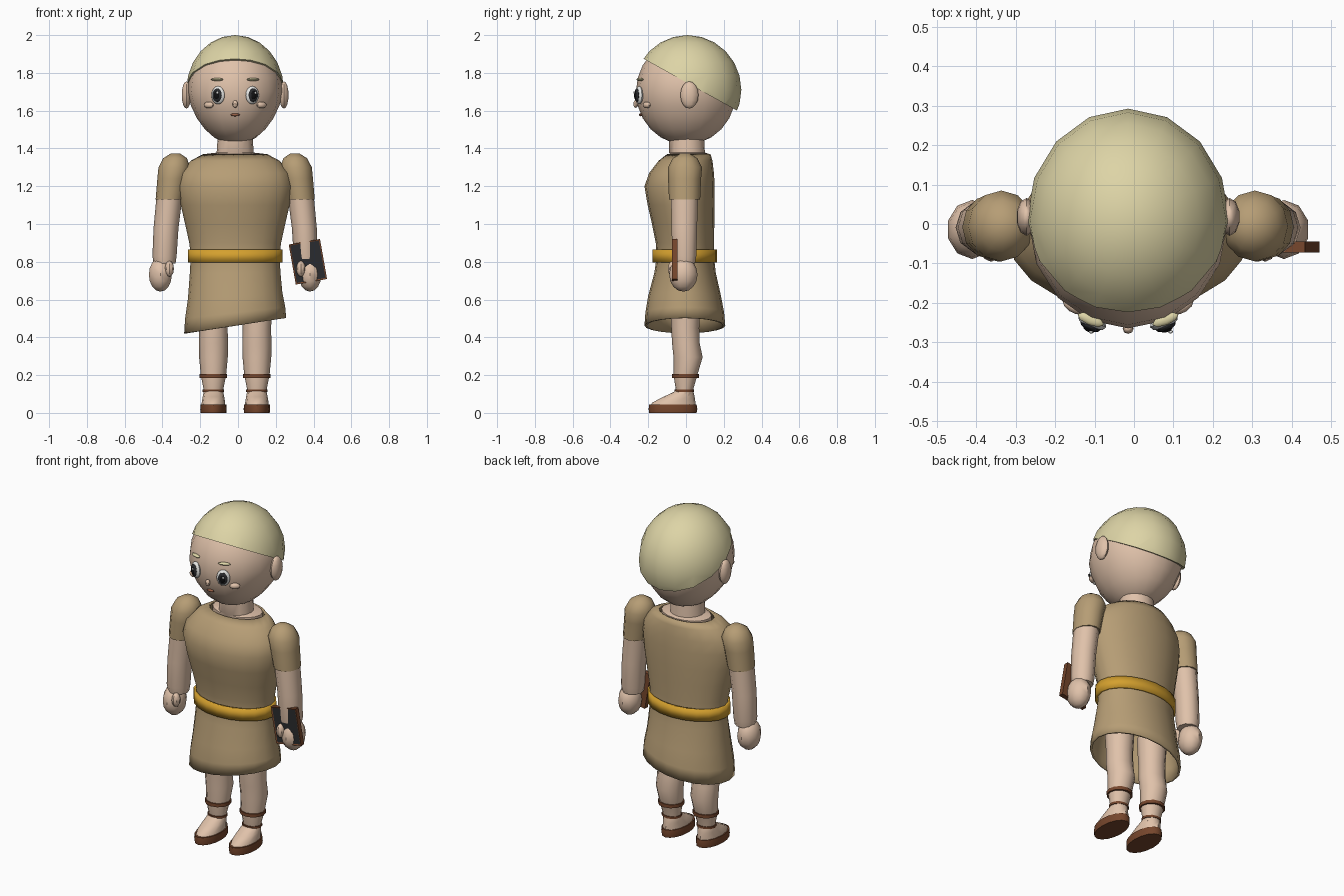
import bpy, bmesh, math
from mathutils import Matrix, Vector

if "Cube" in bpy.data.objects:
    bpy.data.objects.remove(bpy.data.objects["Cube"])

CX = -0.015  # body centre line


def material(name, r, g, b):
    m = bpy.data.materials.new(name)
    lin = [c / 12.92 if c <= 0.04045 else ((c + 0.055) / 1.055) ** 2.4
           for c in (r / 255, g / 255, b / 255)]
    m.diffuse_color = (*lin, 1)
    m.use_nodes = True
    m.node_tree.nodes["Principled BSDF"].inputs["Base Color"].default_value = m.diffuse_color
    return m


SKIN = material("skin", 224, 194, 170)
CLOTH = material("tan_cloth", 182, 157, 117)
HAIR = material("blond_hair", 221, 212, 166)
GOLD = material("gold_belt", 212, 160, 46)
LEATHER = material("brown_leather", 118, 70, 44)
SLATE = material("dark_slate", 42, 43, 46)
WHITE = material("eye_white", 235, 235, 232)
BLACK = material("pupil_black", 16, 16, 18)
LIPS = material("lip_brown", 150, 95, 70)


def finish(bm, name, mats, angle=40):
    mesh = bpy.data.meshes.new(name)
    bm.to_mesh(mesh)
    bm.free()
    for m in mats:
        mesh.materials.append(m)
    for p in mesh.polygons:
        p.use_smooth = True
    mesh.set_sharp_from_angle(angle=math.radians(angle))
    ob = bpy.data.objects.new(name, mesh)
    bpy.context.collection.objects.link(ob)
    return ob


def loft(name, rings, mat, n=12, caps=True, slant=None):
    """Skin ellipses (cx, z, rx, y_front, y_back) listed from bottom to top."""
    bm = bmesh.new()
    rows = []
    for cx, z, rx, y0, y1 in rings:
        row = []
        for i in range(n):
            a = 2 * math.pi * i / n
            x = rx * math.cos(a)
            dz = slant(x, z) if slant else 0
            row.append(bm.verts.new((cx + x, (y0 + y1) / 2 + (y1 - y0) / 2 * math.sin(a), z + dz)))
        rows.append(row)
    for lo, hi in zip(rows, rows[1:]):
        for i in range(n):
            j = (i + 1) % n
            bm.faces.new((lo[i], lo[j], hi[j], hi[i]))
    if caps:
        bm.faces.new(rows[0][::-1])
        bm.faces.new(rows[-1])
    return finish(bm, name, [mat])


def ball_mesh(center, size, turn=0, seg=12, rows=8):
    bm = bmesh.new()
    mat = Matrix.Translation(center) @ Matrix.Rotation(turn, 4, 'Z') @ Matrix.Diagonal((*size, 1))
    bmesh.ops.create_uvsphere(bm, u_segments=seg, v_segments=rows, radius=1, matrix=mat)
    return bm


def ball(name, center, size, mat, turn=0, seg=12, rows=8):
    return finish(ball_mesh(center, size, turn, seg, rows), name, [mat])


def solidify(ob, t):
    m = ob.modifiers.new("thickness", 'SOLIDIFY')
    m.thickness = t
    m.offset = -1


# Head with a slightly narrower chin
bm = ball_mesh((CX, 0, 1.70), (0.252, 0.265, 0.28), 0, 16, 12)
for v in bm.verts:
    if v.co.z < 1.7:
        v.co.x = CX + (v.co.x - CX) * (1 - 0.14 * (1.7 - v.co.z) / 0.28)
finish(bm, "head", [SKIN])

# Hair cap, cut along the sloping hairline
bm = ball_mesh((CX, 0.008, 1.71), (0.258, 0.285, 0.29), 0, 16, 12)
bmesh.ops.bisect_plane(bm, geom=bm.verts[:] + bm.edges[:] + bm.faces[:],
                       plane_co=(0, -0.225, 1.875), plane_no=(0, 0.275, 0.495), clear_inner=True)
bmesh.ops.holes_fill(bm, edges=[e for e in bm.edges if e.is_boundary], sides=0)
finish(bm, "hair", [HAIR])

# Face
ball("nose", (CX, -0.266, 1.635), (0.014, 0.013, 0.02), SKIN, 0, 8, 6)
ball("mouth", (CX, -0.240, 1.578), (0.025, 0.009, 0.008), LIPS, 0, 8, 6)
for s, side in ((-1, "left"), (1, "right")):
    d = 0.091
    turn = s * math.radians(22)
    out = Vector((math.sin(turn), -math.cos(turn), 0))
    eye = Vector((CX + s * d, -0.248, 1.682))
    ball(side + "_eye", eye, (0.038, 0.018, 0.048), WHITE, turn)
    ball(side + "_iris", eye + out * 0.013, (0.027, 0.011, 0.036), SLATE, turn)
    ball(side + "_pupil", eye + out * 0.020, (0.016, 0.008, 0.022), BLACK, turn)
    ball(side + "_eye_glint", eye + out * 0.028 + Vector((0.007, 0, 0.013)),
         (0.006, 0.004, 0.007), WHITE, turn, 8, 6)
    ball(side + "_eyebrow", (CX + s * 0.095, -0.243, 1.765), (0.036, 0.014, 0.008), HAIR, turn, 8, 6)
    ball(side + "_cheek", (CX + s * 0.14, -0.208, 1.63), (0.03, 0.016, 0.017), SKIN, s * 0.6, 10, 6)
    ball(side + "_ear", (CX + s * 0.258, 0.018, 1.683), (0.026, 0.048, 0.072), SKIN, 0, 10, 8)

# Neck, flaring into the neckline
loft("neck", [(CX, 1.34, 0.15, -0.085, 0.12), (CX, 1.372, 0.15, -0.085, 0.12),
              (CX, 1.378, 0.098, -0.09, 0.1), (CX, 1.47, 0.092, -0.088, 0.095)], SKIN, 16)

# Tunic with a slanted open hem
tunic = loft("tunic", [(CX, z, rx, y0, y1) for z, rx, y0, y1 in (
    (0.462, 0.27, -0.22, 0.208), (0.53, 0.265, -0.215, 0.202), (0.62, 0.25, -0.2, 0.185),
    (0.74, 0.24, -0.168, 0.158), (0.83, 0.235, -0.155, 0.148), (0.90, 0.243, -0.16, 0.148),
    (1.0, 0.265, -0.18, 0.15), (1.1, 0.288, -0.203, 0.152), (1.2, 0.304, -0.22, 0.152),
    (1.27, 0.289, -0.195, 0.148), (1.335, 0.235, -0.145, 0.14), (1.37, 0.17, -0.1, 0.13))],
    CLOTH, 20, False, lambda x, z: 0.15 * x * max(0, (0.74 - z) / 0.278))
solidify(tunic, 0.012)

# Belt
belt = loft("belt", [(CX, 0.795, 0.25, -0.178, 0.164), (CX, 0.865, 0.25, -0.178, 0.164)], GOLD, 20, False)
solidify(belt, 0.015)

# Arms and legs
for s, side in ((-1, "left"), (1, "right")):
    def at(o):
        return CX + s * o

    loft(side + "_sleeve", [(at(o), z, rx, y0, y1) for o, z, rx, y0, y1 in (
        (0.348, 1.13, 0.073, -0.09, 0.075), (0.332, 1.24, 0.08, -0.095, 0.08),
        (0.322, 1.3, 0.084, -0.095, 0.085), (0.318, 1.348, 0.063, -0.07, 0.06),
        (0.316, 1.373, 0.025, -0.03, 0.02))], CLOTH, 12)
    loft(side + "_arm", [(at(o), z, rx, y0, y1) for o, z, rx, y0, y1 in (
        (0.374, 0.79, 0.058, -0.068, 0.05), (0.374, 0.83, 0.064, -0.076, 0.058),
        (0.366, 0.98, 0.066, -0.08, 0.062), (0.346, 1.16, 0.069, -0.083, 0.068))], SKIN, 10)
    ball(side + "_hand", (at(0.396), -0.014, 0.732), (0.064, 0.075, 0.09), SKIN, 0, 10, 8)
    ball(side + "_thumb", (at(0.348), -0.07, 0.763), (0.024, 0.026, 0.042), SKIN, 0, 8, 6)

    lx = at(0.115)
    loft(side + "_leg", [(lx, z, rx, y0, y1) for z, rx, y0, y1 in (
        (0.09, 0.05, -0.05, 0.035), (0.13, 0.053, -0.055, 0.04), (0.2, 0.067, -0.066, 0.06),
        (0.295, 0.076, -0.066, 0.088), (0.37, 0.077, -0.074, 0.072), (0.45, 0.075, -0.078, 0.07),
        (0.62, 0.085, -0.085, 0.08))], SKIN)
    loft(side + "_foot", [(lx, z, rx, y0, y1) for z, rx, y0, y1 in (
        (0.035, 0.063, -0.19, 0.052), (0.055, 0.062, -0.178, 0.05), (0.085, 0.057, -0.12, 0.046),
        (0.11, 0.052, -0.066, 0.04), (0.125, 0.045, -0.05, 0.035))], SKIN)
    loft(side + "_sandal_sole", [(lx, z, rx, y0, y1) for z, rx, y0, y1 in (
        (0, 0.068, -0.195, 0.056), (0.02, 0.07, -0.198, 0.06),
        (0.045, 0.068, -0.195, 0.056))], LEATHER, 16)
    loft(side + "_calf_strap", [(lx, z, 0.073, -0.073, 0.068) for z in (0.185, 0.205)], LEATHER)
    loft(side + "_ankle_strap", [(lx, z, 0.057, -0.06, 0.043) for z in (0.11, 0.123)], LEATHER)

# Writing tablet: leather frame with an inset dark face
bm = bmesh.new()
bmesh.ops.create_cube(bm, size=1, matrix=Matrix.Translation((0.37, -0.059, 0.80))
                      @ Matrix.Rotation(-0.175, 4, 'Y') @ Matrix.Diagonal((0.168, 0.028, 0.215, 1)))
bm.normal_update()
front = [f for f in bm.faces if f.normal.y < -0.9]
bmesh.ops.inset_region(bm, faces=front, thickness=0.01, depth=-0.003)
for f in front:
    f.material_index = 1
finish(bm, "writing_tablet", [LEATHER, SLATE], 20)
